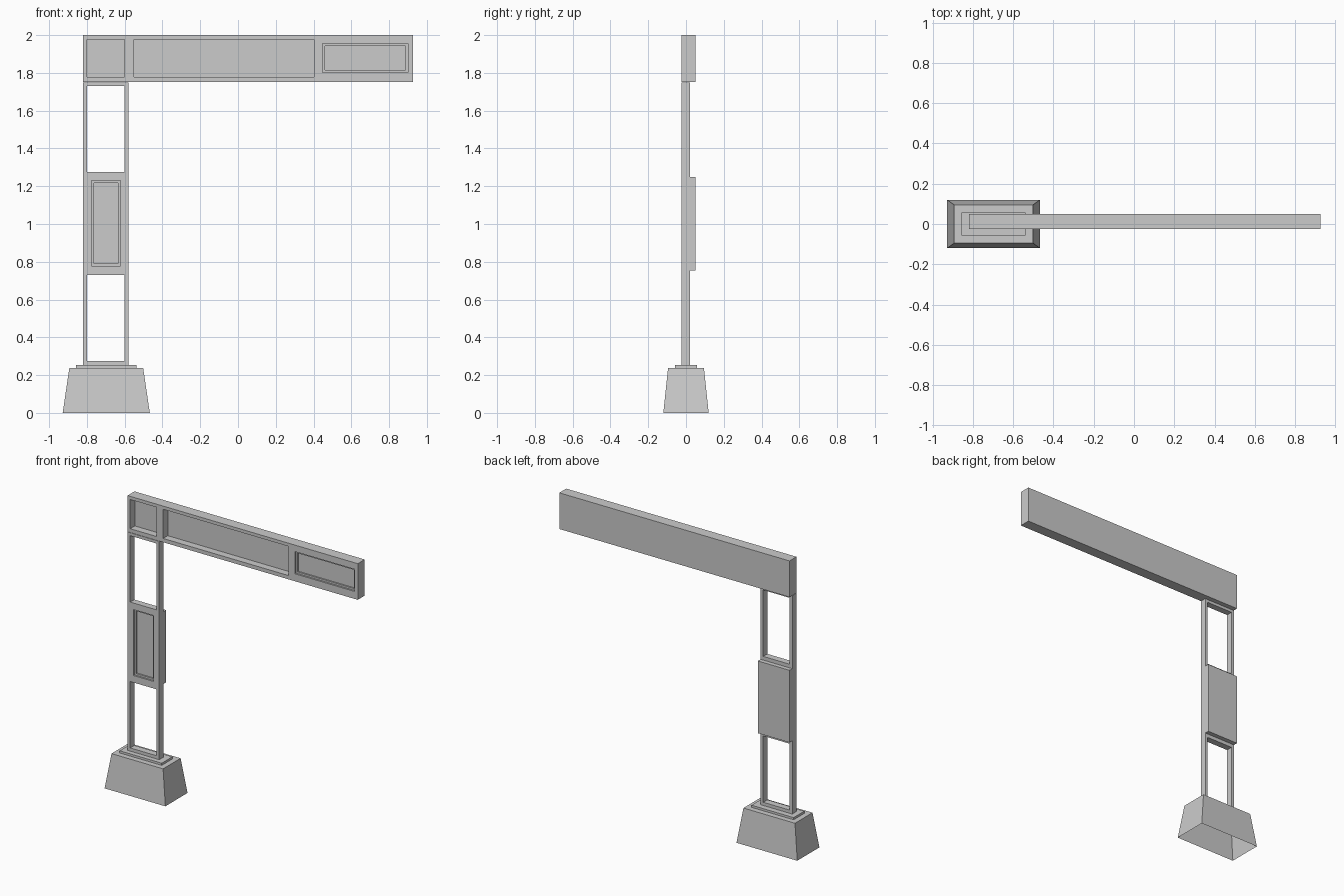
import bpy, bmesh

if "Cube" in bpy.data.objects:
    bpy.data.objects.remove(bpy.data.objects["Cube"])


def mesh_object(name, verts, faces):
    mesh = bpy.data.meshes.new(name)
    mesh.from_pydata(verts, [], faces)
    bm = bmesh.new()
    bm.from_mesh(mesh)
    bmesh.ops.recalc_face_normals(bm, faces=bm.faces)
    bm.to_mesh(mesh)
    bm.free()
    obj = bpy.data.objects.new(name, mesh)
    bpy.context.collection.objects.link(obj)
    return obj


SIDES = [(0, 1, 5, 4), (1, 2, 6, 5), (2, 3, 7, 6), (3, 0, 4, 7)]
TOP, BOTTOM = (4, 5, 6, 7), (3, 2, 1, 0)


def block(name, x, y, z, top_x=None, top_y=None, closed=True):
    """Box or tapered box; x, y, z are (min, max) pairs."""
    rings = [(x, y, z[0]), (top_x or x, top_y or y, z[1])]
    verts = [(px, py, h) for (x0, x1), (y0, y1), h in rings
             for px, py in ((x0, y0), (x1, y0), (x1, y1), (x0, y1))]
    return mesh_object(name, verts, SIDES + [TOP] + ([BOTTOM] if closed else []))


def cut(obj, x, z, depth):
    """Cut a rectangular pocket from the front face."""
    cutter = block("cutter", x, (-0.2, FRONT + depth), z)
    cutter.hide_render = True
    mod = obj.modifiers.new("pocket", 'BOOLEAN')
    mod.operation = 'DIFFERENCE'
    mod.solver = 'EXACT'
    mod.object = cutter
    bpy.context.view_layer.objects.active = obj
    bpy.ops.object.modifier_apply(modifier=mod.name)
    bpy.data.objects.remove(cutter)


def screen(obj, x, z, edge):
    """Stepped, framed pocket."""
    cut(obj, x, z, 0.012)
    cut(obj, (x[0] + edge, x[1] - edge), (z[0] + edge, z[1] - edge), 0.022)


FRONT, MID, BACK = -0.025, 0.02, 0.05
POST_X = (-0.82, -0.58)
OPEN_X = (-0.80, -0.60)

# Tapered foot, open underneath, with a thin mounting plate
block("foot", (-0.928, -0.467), (-0.12, 0.12), (0, 0.238),
      (-0.893, -0.502), (-0.095, 0.095), closed=False)
block("mounting_plate", (-0.857, -0.538), (-0.058, 0.058), (0.238, 0.253))

# Ladder-like post with two openings and a framed panel
post = block("post", POST_X, (FRONT, MID), (0.253, 1.75))
for z in ((0.275, 0.73), (1.275, 1.73)):
    cut(post, OPEN_X, z, 0.3)
screen(post, (-0.775, -0.622), (0.778, 1.23), 0.012)

# Box behind the post panel
block("panel_back_box", POST_X, (MID, BACK), (0.755, 1.25))

# Overhead beam with two deep pockets and a framed end panel
beam = block("beam", (-0.82, 0.926), (FRONT, BACK), (1.752, 2.0))
for x in (OPEN_X, (-0.55, 0.402)):
    cut(beam, x, (1.778, 1.978), 0.05)
screen(beam, (0.448, 0.90), (1.803, 1.955), 0.012)
